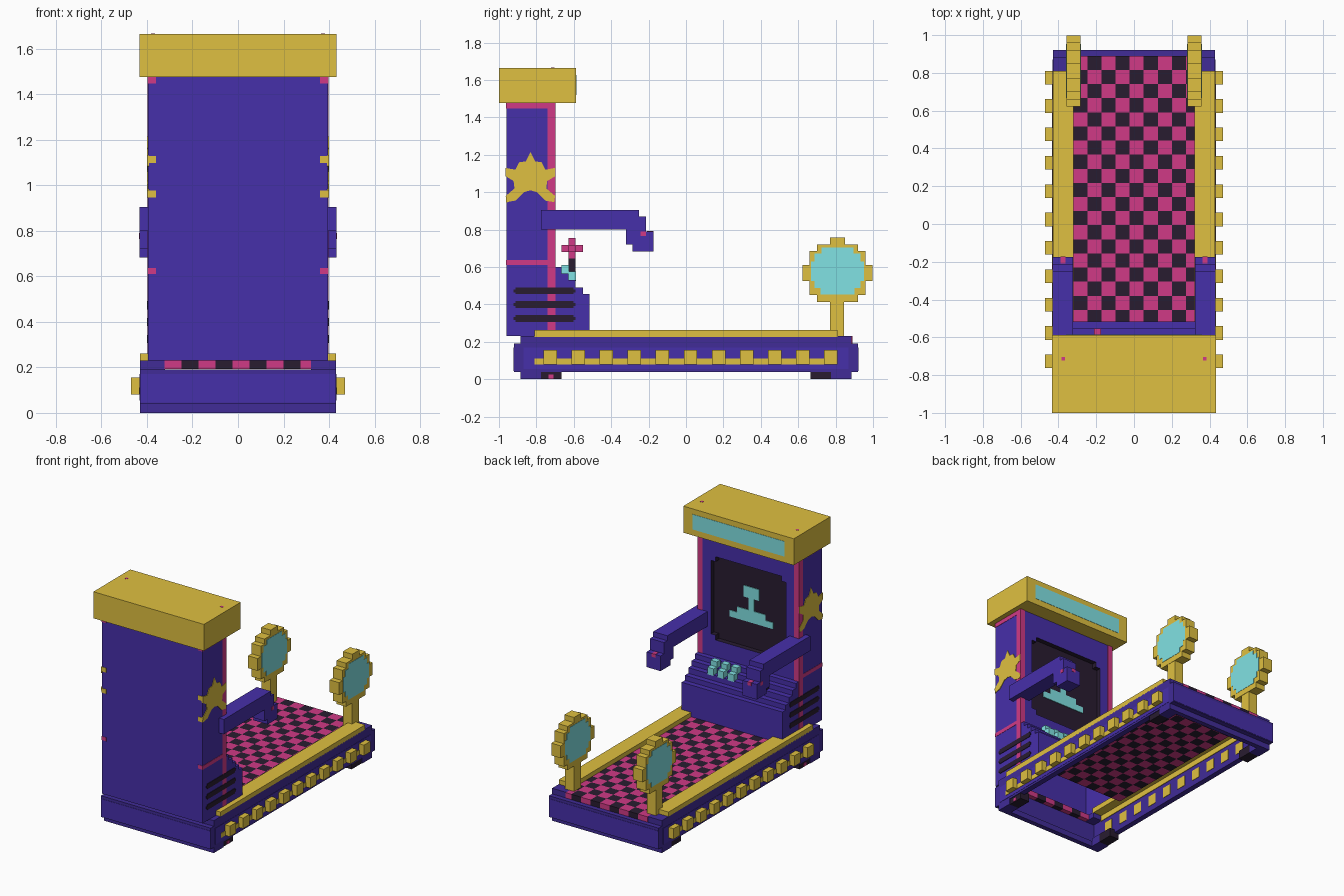
import bpy, bmesh, math

if "Cube" in bpy.data.objects:
    bpy.data.objects.remove(bpy.data.objects["Cube"])


def material(name, rgb):
    m = bpy.data.materials.new(name)
    m.diffuse_color = (*rgb, 1)
    m.use_nodes = True
    m.node_tree.nodes["Principled BSDF"].inputs["Base Color"].default_value = m.diffuse_color
    return m


PURPLE = material("purple", (0.062, 0.029, 0.40))
DEEP = material("deep_purple", (0.052, 0.025, 0.31))
YELLOW = material("mustard_yellow", (0.74, 0.53, 0.052))
PINK = material("magenta", (0.63, 0.042, 0.24))
DARK = material("near_black", (0.022, 0.012, 0.030))
CYAN = material("pale_cyan", (0.22, 0.76, 0.77))


def finish(name, bm, mats, mirror):
    bmesh.ops.recalc_face_normals(bm, faces=bm.faces)
    me = bpy.data.meshes.new(name)
    bm.to_mesh(me)
    bm.free()
    for m in mats:
        me.materials.append(m)
    ob = bpy.data.objects.new(name, me)
    bpy.context.collection.objects.link(ob)
    if mirror:
        ob.modifiers.new("mirror", "MIRROR")
    return ob


def extrude(name, pts, axis, a, b, mat, mirror=False):
    """Prism: pts are (y, z) for axis x, or (x, z) for axis y."""
    bm = bmesh.new()
    place = (lambda p, t: (t, p[0], p[1])) if axis == "x" else (lambda p, t: (p[0], t, p[1]))
    face = bm.faces.new([bm.verts.new(place(p, a)) for p in pts])
    new = bmesh.ops.extrude_face_region(bm, geom=[face], use_keep_orig=True)["geom"]
    shift = (b - a, 0, 0) if axis == "x" else (0, b - a, 0)
    bmesh.ops.translate(bm, vec=shift, verts=[v for v in new if isinstance(v, bmesh.types.BMVert)])
    return finish(name, bm, [mat], mirror)


def box(name, x, y, z, mat, mirror=False):
    pts = [(y[0], z[0]), (y[1], z[0]), (y[1], z[1]), (y[0], z[1])]
    return extrude(name, pts, "x", x[0], x[1], mat, mirror)


def stepped(c, rows):
    """Symmetric stepped outline from rows of (half width, bottom, top)."""
    right = [p for h, z0, z1 in rows for p in ((c + h, z0), (c + h, z1))]
    return right + [(2 * c - u, z) for u, z in reversed(right)]


# Hollow base frame with lighter face bands
box("base_side", (0.39, 0.43), (-0.885, 0.885), (0.04, 0.23), DEEP, True)
box("base_side_band", (0.425, 0.432), (-0.87, 0.87), (0.055, 0.17), PURPLE, True)
for s, label in ((-1, "front"), (1, "back")):
    span = lambda p, q: tuple(sorted((s * p, s * q)))
    box(label + "_base_wall", (-0.43, 0.43), span(0.88, 0.92), (0.04, 0.19), DEEP)
    box(label + "_base_band", (-0.43, 0.43), span(0.915, 0.922), (0.045, 0.17), PURPLE)
    box(label + "_bottom_bar", (-0.43, 0.43), span(0.85, 0.885), (0, 0.04), DEEP)
    box(label + "_corner_plate", (0.32, 0.39), span(0.80, 0.885), (0.19, 0.23), DEEP, True)
    box(label + "_foot", (0.35, 0.43), span(0.775, 0.85), (0, 0.06), DEEP, True)
    box(label + "_rubber_foot", (0.35, 0.425), span(0.665, 0.775), (0, 0.06), DARK, True)
box("foot_dot", (0.42, 0.428), (-0.735, -0.708), (0.002, 0.025), PINK, True)


# Checkered dance floor
def checker(name, y_top, y_end):
    c = 0.0747
    xs = [-0.322 + c * i for i in range(9)] + [0.32]
    n = math.ceil((y_top - y_end) / c)
    ys = [max(y_top - c * j, y_end) for j in range(n + 1)]
    bm = bmesh.new()
    grid = [[bm.verts.new((x, y, 0.23)) for x in xs] for y in ys]
    for j in range(n):
        for i in range(9):
            f = bm.faces.new((grid[j][i], grid[j + 1][i], grid[j + 1][i + 1], grid[j][i + 1]))
            f.material_index = (i + j) % 2
    ob = finish(name, bm, [PINK, DARK], False)
    if ob.data.polygons[0].normal.z < 0:
        ob.data.flip_normals()
    mod = ob.modifiers.new("thickness", "SOLIDIFY")
    mod.thickness = 0.038
    mod.offset = -1


checker("dance_floor", 0.89, -0.53)
checker("front_floor_strip", -0.848, -0.886)

# Yellow rails and side bulbs, whose sockets show inside the frame
box("floor_rail", (0.32, 0.43), (-0.81, 0.81), (0.225, 0.262), YELLOW, True)
box("rail_lining", (0.386, 0.392), (-0.81, 0.81), (0.185, 0.228), YELLOW, True)
box("bulb_strip", (0.425, 0.435), (-0.81, 0.81), (0.08, 0.112), YELLOW, True)
for i in range(11):
    y = 0.775 - 0.1502 * i
    box("bulb", (0.387, 0.47), (y - 0.036, y + 0.036), (0.08, 0.155), YELLOW, True)

# Cabinet shell
steps = [(-0.515, 0.455), (-0.552, 0.455), (-0.552, 0.49), (-0.59, 0.49), (-0.59, 0.53),
         (-0.628, 0.53), (-0.628, 0.565), (-0.665, 0.565), (-0.665, 0.60)]
extrude("cabinet_side", [(-0.96, 0.23), (-0.515, 0.23)] + steps +
        [(-0.70, 0.60), (-0.70, 1.48), (-0.96, 1.48)], "x", 0.358, 0.395, PURPLE, True)
box("cabinet_front", (-0.36, 0.36), (-0.96, -0.923), (0.23, 1.48), PURPLE)
extrude("console", [(-0.515, 0.23)] + steps +
        [(-0.74, 0.60), (-0.74, 0.56), (-0.70, 0.55), (-0.555, 0.42), (-0.555, 0.23)],
        "x", -0.36, 0.36, PURPLE)

# Screen panel with a dark recess
panel = box("screen_panel", (-0.36, 0.36), (-0.785, -0.70), (0.56, 1.48), PURPLE)
cutter = extrude("screen_cutter", stepped(0, [(0.257, 0.72, 0.755), (0.295, 0.755, 1.275),
                                              (0.257, 1.275, 1.31)]), "y", -0.735, -0.60, DARK)
cutter.hide_render = True
cutter.hide_viewport = True
cut = panel.modifiers.new("recess", "BOOLEAN")
cut.object = cutter
cut.operation = "DIFFERENCE"
cut.solver = "EXACT"
cut.material_mode = "TRANSFER"
extrude("screen_figure", stepped(0, [(0.17, 0.90, 0.945), (0.11, 0.945, 0.985), (0.022, 0.985, 1.07),
                                     (0.06, 1.07, 1.15)]), "y", -0.738, -0.730, CYAN)

# Cabinet side trim, vents and star
box("trim_upright", (0.359, 0.397), (-0.74, -0.697), (0.23, 1.48), PINK, True)
box("trim_top", (0.36, 0.397), (-0.962, -0.74), (1.447, 1.48), PINK, True)
box("trim_middle", (0.36, 0.397), (-0.962, -0.74), (0.61, 0.637), PINK, True)
for z in (0.325, 0.40, 0.473):
    e, h = 0.010, 0.018
    extrude("vent_slot", stepped(-0.757, [(0.155, z - h, z - h + e), (0.165, z - h + e, z + h - e),
                                          (0.155, z + h - e, z + h)]), "x", 0.39, 0.399, DARK, True)
half = [(0.0, 1.215), (0.025, 1.165), (0.06, 1.16), (0.08, 1.12), (0.132, 1.13), (0.132, 1.085),
        (0.09, 1.06), (0.085, 1.02), (0.132, 0.98), (0.127, 0.947), (0.08, 0.955), (0.035, 1.0), (0.0, 1.01)]
star = [(-0.832 + u, z) for u, z in half] + [(-0.832 - u, z) for u, z in half[-2:0:-1]]
extrude("star", star, "x", 0.39, 0.399, YELLOW, True)
for z in (1.113, 0.962):
    box("star_wrap", (0.36, 0.397), (-0.963, -0.955), (z - 0.016, z + 0.016), YELLOW, True)

# Header sign
box("header", (-0.433, 0.433), (-1.0, -0.588), (1.477, 1.665), YELLOW)
box("header_panel", (-0.36, 0.36), (-0.592, -0.586), (1.52, 1.627), CYAN)
box("header_dot", (0.365, 0.383), (-0.722, -0.704), (1.66, 1.6665), PINK, True)

# Console buttons and joystick
for x in (0.06, 0.14, 0.22):
    for y, z in ((-0.647, 0.56), (-0.609, 0.525)):
        box("button", (x - 0.024, x + 0.024), (y - 0.019, y + 0.022), (z, z + 0.05), CYAN)
box("joystick_shaft", (-0.212, -0.175), (-0.628, -0.59), (0.50, 0.645), DARK)
box("joystick_grip", (-0.212, -0.175), (-0.628, -0.59), (0.64, 0.755), PINK)
box("joystick_knob_y", (-0.211, -0.176), (-0.665, -0.552), (0.68, 0.717), PINK)
box("joystick_knob_x", (-0.25, -0.138), (-0.627, -0.591), (0.681, 0.716), PINK)

# Arms with hanging hands
extrude("arm", [(-0.775, 0.80), (-0.32, 0.80), (-0.32, 0.72), (-0.285, 0.72), (-0.285, 0.683),
                (-0.175, 0.683), (-0.175, 0.79), (-0.215, 0.79), (-0.215, 0.87), (-0.25, 0.87),
                (-0.25, 0.905), (-0.775, 0.905)], "x", 0.322, 0.432, PURPLE, True)
box("hand_dot_top", (0.362, 0.39), (-0.208, -0.173), (0.768, 0.792), PINK, True)
box("hand_dot_side", (0.40, 0.434), (-0.242, -0.215), (0.765, 0.79), PINK, True)

# Round lamps on posts
ring = [(0.11, 0.412, 0.45), (0.15, 0.45, 0.525), (0.188, 0.525, 0.612),
        (0.15, 0.612, 0.685), (0.11, 0.685, 0.72), (0.04, 0.72, 0.757)]
glass = [(0.09, 0.452, 0.487), (0.122, 0.487, 0.525), (0.142, 0.525, 0.63),
         (0.122, 0.63, 0.672), (0.085, 0.672, 0.705)]
box("lamp_post", (0.285, 0.355), (0.77, 0.845), (0.225, 0.42), YELLOW, True)
extrude("lamp_ring", stepped(0.81, ring), "x", 0.283, 0.357, YELLOW, True)
extrude("lamp_glass_outer", stepped(0.81, glass), "x", 0.353, 0.359, CYAN, True)
extrude("lamp_glass_inner", stepped(0.81, glass), "x", 0.281, 0.287, CYAN, True)
